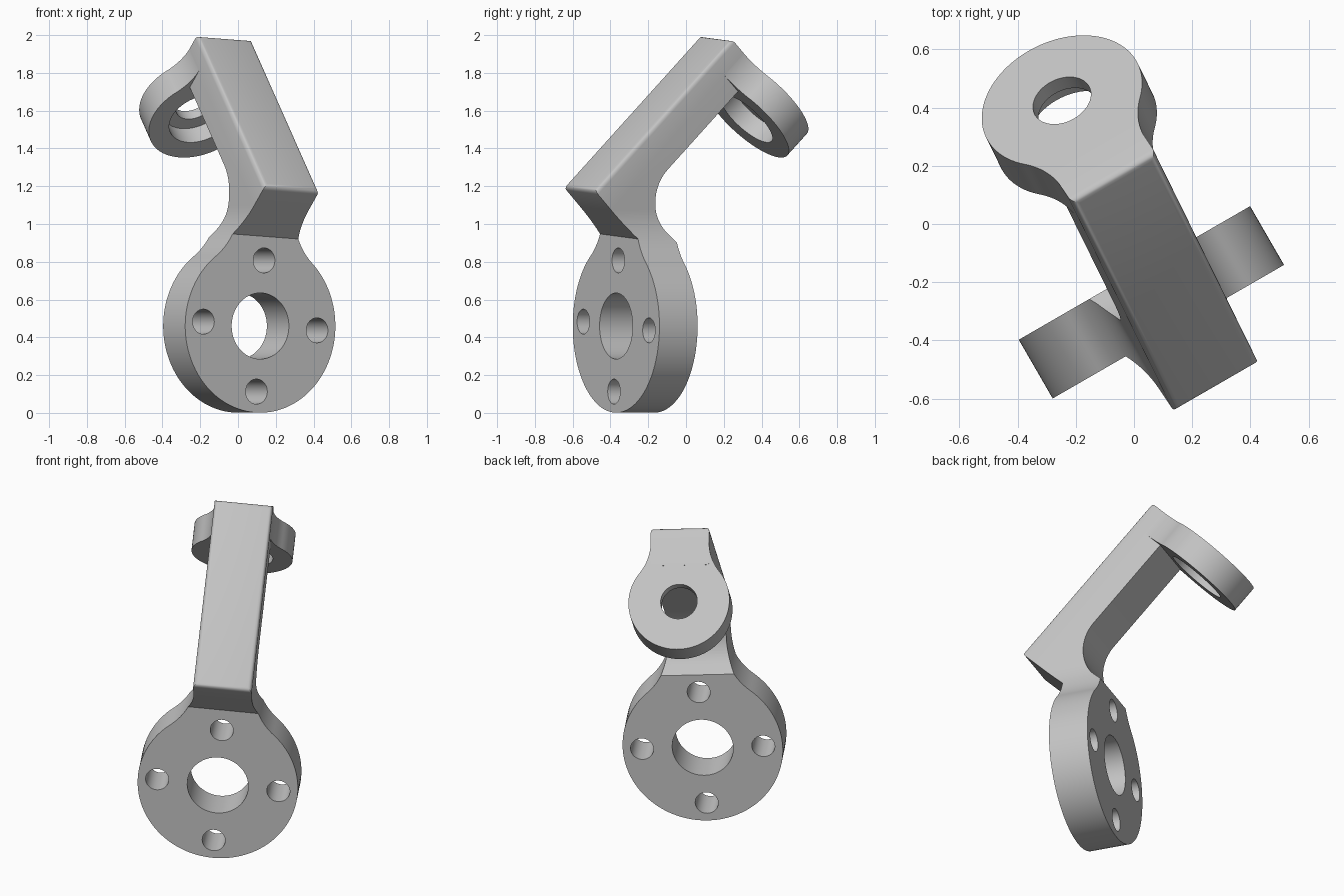
import bpy, bmesh
from math import pi, cos, sin, atan2, sqrt, radians
from mathutils import Matrix, Vector

if "Cube" in bpy.data.objects:
    bpy.data.objects.remove(bpy.data.objects["Cube"])

grey = bpy.data.materials.new("plain_grey")
grey.use_nodes = True
grey.diffuse_color = (0.55, 0.55, 0.55, 1)
grey.node_tree.nodes["Principled BSDF"].inputs["Base Color"].default_value = (0.55, 0.55, 0.55, 1)


def arc(cx, cy, r, a, b, n):
    return [(cx + r * cos(a + (b - a) * i / n), cy + r * sin(a + (b - a) * i / n)) for i in range(n + 1)]


def lollipop(r, half, fillet, top):
    """Disc outline with a straight stem on top, blended by concave fillets."""
    cx = half + fillet
    cy = sqrt((r + fillet) ** 2 - cx ** 2)
    a = atan2(cy, cx)
    side = [(half, top)] + arc(cx, cy, fillet, pi, pi + a, 20)[:-1] + arc(0, 0, r, a, -pi / 2, 48)
    return side + [(-x, z) for x, z in reversed(side[:-1])]


def prism(name, points, axis, lo, hi, matrix=Matrix()):
    """Extrude an outline along x or y between lo and hi."""
    bm = bmesh.new()
    place = (lambda p: (lo, p[0], p[1])) if axis == "x" else (lambda p: (p[0], lo, p[1]))
    face = bm.faces.new([bm.verts.new(place(p)) for p in points])
    ext = bmesh.ops.extrude_face_region(bm, geom=[face])
    step = Vector((hi - lo, 0, 0) if axis == "x" else (0, hi - lo, 0))
    bmesh.ops.translate(bm, vec=step, verts=[v for v in ext["geom"] if isinstance(v, bmesh.types.BMVert)])
    bmesh.ops.recalc_face_normals(bm, faces=bm.faces)
    bm.transform(matrix)
    mesh = bpy.data.meshes.new(name)
    bm.to_mesh(mesh)
    bm.free()
    mesh.materials.append(grey)
    ob = bpy.data.objects.new(name, mesh)
    bpy.context.collection.objects.link(ob)
    return ob


def combine(ob, other, operation):
    """Apply a boolean and discard the helper."""
    other.hide_render = True
    mod = ob.modifiers.new("combine", "BOOLEAN")
    mod.operation, mod.object, mod.solver = operation, other, "EXACT"
    bpy.context.view_layer.objects.active = ob
    bpy.ops.object.modifier_apply(modifier=mod.name)
    bpy.data.objects.remove(other)


def bore(ob, x, z, r, lo, hi, matrix=Matrix()):
    combine(ob, prism("bore_cutter", arc(x, z, r, 0, 2 * pi, 64)[:-1], "y", lo, hi, matrix), "DIFFERENCE")


# Bent side profile: flange, leaning neck and diagonal bar
half = 0.168
profile = [(0, -0.5), (0, 0.475), (-0.2525, 0.7275), (0.553, 1.533), (0.7156, 1.3704)]
profile += arc(0.357, 0.672, 0.24, radians(135), radians(225), 20)
profile += [(0.233, 0.457), (0.233, -0.5)]
bracket = prism("bracket", profile, "x", -0.7, 0.7)

# Trim to the round flange with its stem
combine(bracket, prism("flange_outline", lollipop(0.459, half, 0.36, 2), "y", -1, 1.5), "INTERSECT")

# Round the edges of the bar's outer face
bm = bmesh.new()
bm.from_mesh(bracket.data)
bmesh.ops.dissolve_limit(bm, angle_limit=0.002, verts=bm.verts, edges=bm.edges)
rim = [e for e in bm.edges if all(v.co.z - v.co.y > 0.978 for v in e.verts)]
bmesh.ops.bevel(bm, geom=rim, offset=0.025, segments=4, profile=0.5, affect="EDGES")
bm.to_mesh(bracket.data)
bm.free()

# Ring plate square to the end of the bar
tilt = Matrix.Translation((0, 0.871, 1.215)) @ Matrix.Rotation(radians(45), 4, "X")
ring = prism("ring_plate", lollipop(0.29, half - 0.0005, 0.3, 0.39), "y", -0.163, -0.0005, tilt)
combine(bracket, ring, "UNION")

# Stepped bore in the ring
bore(bracket, 0, 0, 0.105, -0.3, 0.1, tilt)
bore(bracket, 0, 0, 0.177, -0.3, -0.06, tilt)

# Flange centre bore and four bolt holes
bore(bracket, 0, 0, 0.175, -0.1, 0.35)
for i in range(4):
    bore(bracket, 0.348 * cos(i * pi / 2), 0.348 * sin(i * pi / 2), 0.066, -0.1, 0.35)

# Smooth the curved walls, keep the edges sharp
bpy.ops.object.select_all(action="DESELECT")
bracket.select_set(True)
bpy.context.view_layer.objects.active = bracket
bpy.ops.object.shade_smooth_by_angle(angle=radians(28))

# Stand the bracket in its turned pose
bracket.matrix_world = (Matrix.Translation((0.118, -0.37, 0.46))
                        @ Matrix.Rotation(radians(30), 4, "Z")
                        @ Matrix.Rotation(radians(3.8), 4, "Y"))
